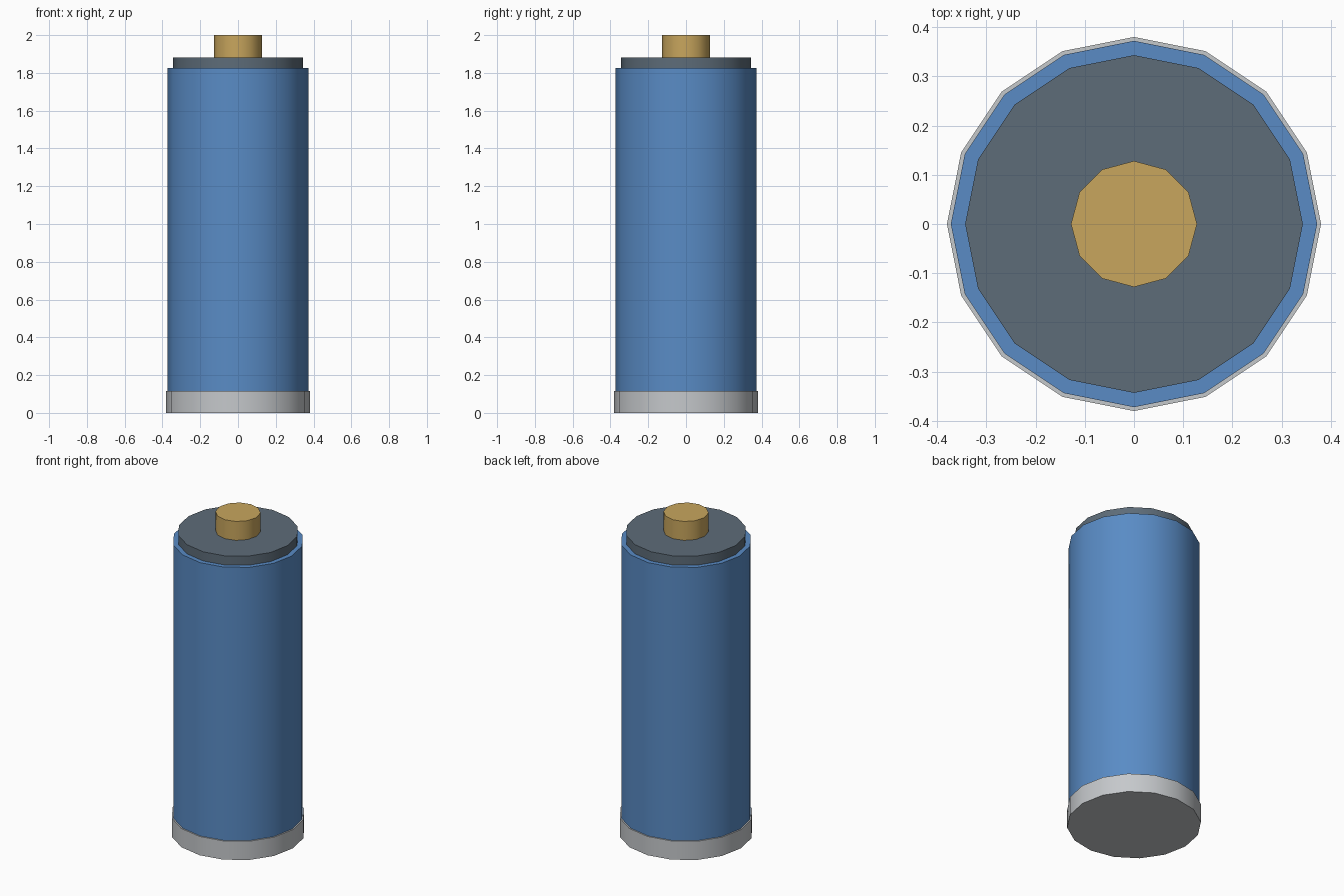
import bpy
import math

if "Cube" in bpy.data.objects:
    bpy.data.objects.remove(bpy.data.objects["Cube"])


def material(name, color):
    m = bpy.data.materials.new(name)
    m.diffuse_color = (*color, 1.0)
    m.use_nodes = True
    m.node_tree.nodes["Principled BSDF"].inputs["Base Color"].default_value = m.diffuse_color
    return m


def disc(name, radius, z0, z1, sides, mat):
    """Closed cylinder between two heights, smooth sides and sharp rims."""
    bpy.ops.mesh.primitive_cylinder_add(
        vertices=sides, radius=radius, depth=z1 - z0,
        location=(0, 0, (z0 + z1) / 2))
    ob = bpy.context.object
    ob.name = name
    ob.data.materials.append(mat)
    bpy.ops.object.shade_smooth_by_angle(angle=math.radians(40))
    return ob


silver = material("silver", (0.56, 0.58, 0.60))
blue = material("blue", (0.10, 0.26, 0.56))
slate = material("slate", (0.11, 0.15, 0.19))
brass = material("brass", (0.58, 0.38, 0.11))

# Bottom contact, wrapped body, top insulator, positive terminal
disc("bottom_cap", 0.38, 0.0, 0.117, 16, silver)
disc("body", 0.372, 0.117, 1.825, 16, blue)
disc("top_cap", 0.343, 1.825, 1.882, 16, slate)
disc("terminal", 0.128, 1.882, 2.0, 12, brass)
